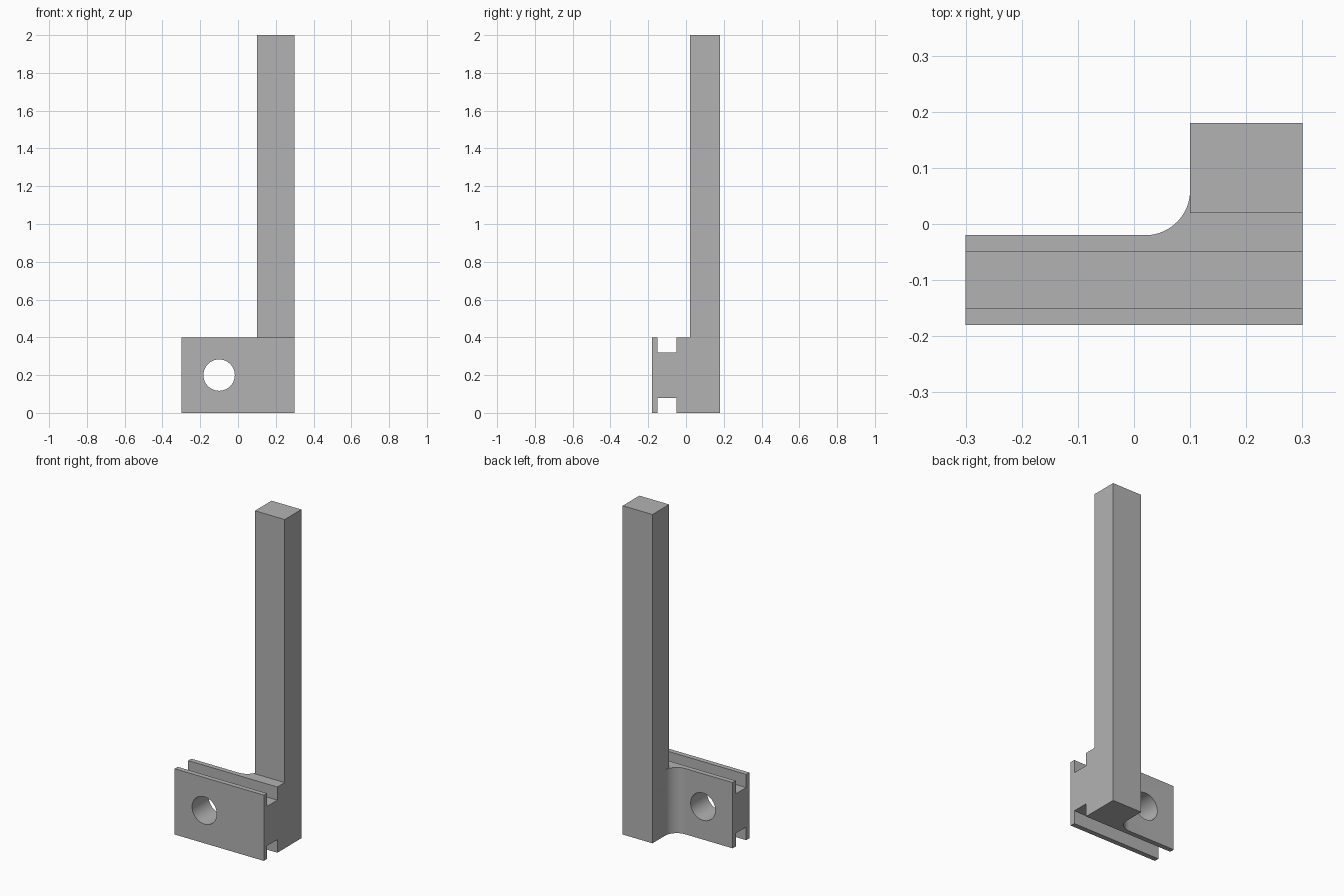
import bpy, bmesh, math
from mathutils import Matrix, Vector

cube = bpy.data.objects.get("Cube")
if cube:
    bpy.data.objects.remove(cube, do_unlink=True)

grey = bpy.data.materials.new("plain grey")
grey.use_nodes = True
colour = (0.45, 0.45, 0.45, 1)
grey.diffuse_color = colour
grey.node_tree.nodes["Principled BSDF"].inputs["Base Color"].default_value = colour


def finish(name, bm):
    bmesh.ops.recalc_face_normals(bm, faces=bm.faces)
    mesh = bpy.data.meshes.new(name)
    bm.to_mesh(mesh)
    bm.free()
    mesh.materials.append(grey)
    obj = bpy.data.objects.new(name, mesh)
    bpy.context.collection.objects.link(obj)
    return obj


def box(name, low, high):
    low, high = Vector(low), Vector(high)
    bm = bmesh.new()
    bmesh.ops.create_cube(bm, size=1, matrix=Matrix.Translation((low + high) / 2)
                          @ Matrix.Diagonal((*(high - low), 1)))
    return finish(name, bm)


def combine(target, tool, operation):
    mod = target.modifiers.new(tool.name, "BOOLEAN")
    mod.object, mod.operation, mod.solver = tool, operation, "EXACT"
    bpy.ops.object.select_all(action="DESELECT")
    bpy.context.view_layer.objects.active = target
    target.select_set(True)
    bpy.ops.object.modifier_apply(modifier=mod.name)
    bpy.data.objects.remove(tool, do_unlink=True)


# Base block: L-shaped plan with a rounded inside corner, extruded upward
fillet = [(0.02 + 0.08 * math.sin(a), 0.06 - 0.08 * math.cos(a))
          for a in (math.pi / 2 * i / 16 for i in range(17))]
plan = [(0.3, 0.18), (0.3, -0.18), (-0.3, -0.18), (-0.3, -0.02)] + fillet + [(0.1, 0.18)]
bm = bmesh.new()
face = bm.faces.new([bm.verts.new((x, y, 0)) for x, y in plan])
top = bmesh.ops.extrude_face_region(bm, geom=[face])["geom"]
bmesh.ops.translate(bm, vec=(0, 0, 0.4),
                    verts=[v for v in top if isinstance(v, bmesh.types.BMVert)])
bracket = finish("post_bracket", bm)

# Grooves along the top and bottom edges
for name, low, high in (("bottom_groove", -0.1, 0.08), ("top_groove", 0.32, 0.5)):
    combine(bracket, box(name, (-0.5, -0.15, low), (0.5, -0.05, high)), "DIFFERENCE")

# Round bolt hole through the plate
bm = bmesh.new()
bmesh.ops.create_cone(bm, cap_ends=True, segments=64, radius1=0.083, radius2=0.083, depth=1,
                      matrix=Matrix.Translation((-0.1, 0, 0.2)) @ Matrix.Rotation(math.pi / 2, 4, "X"))
combine(bracket, finish("bolt_hole", bm), "DIFFERENCE")

# Tall square post rising from the rear corner
combine(bracket, box("post", (0.1, 0.02, 0.3), (0.3, 0.18, 2)), "UNION")

bpy.ops.object.shade_smooth_by_angle(angle=math.radians(30))
